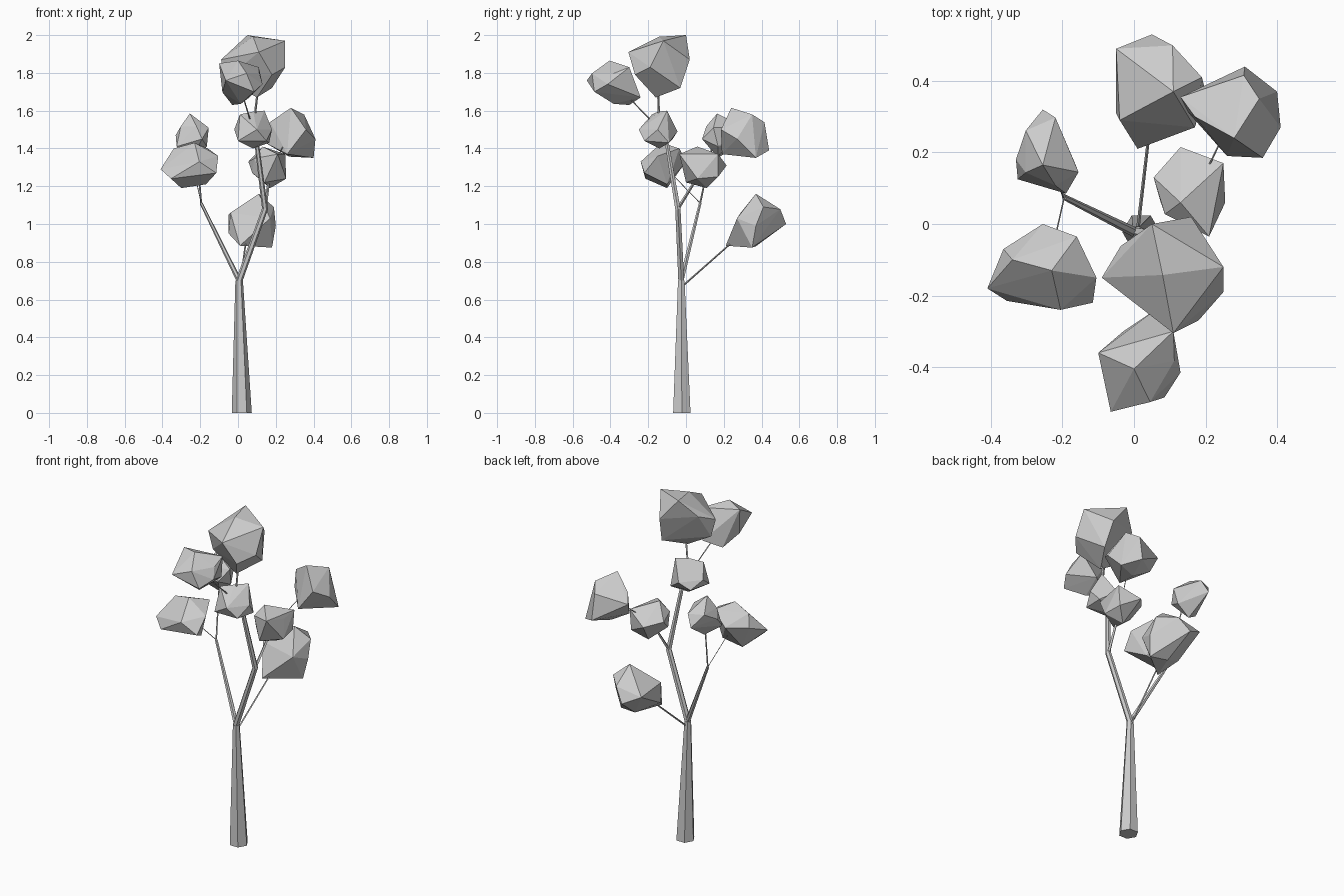
import bpy, bmesh, math
from mathutils import Vector

if "Cube" in bpy.data.objects:
    bpy.data.objects.remove(bpy.data.objects["Cube"], do_unlink=True)

grey = bpy.data.materials.new("plain_grey")
grey.use_nodes = True
grey.diffuse_color = (0.6, 0.6, 0.6, 1)
grey.node_tree.nodes["Principled BSDF"].inputs["Base Color"].default_value = (0.6, 0.6, 0.6, 1)


def add_object(name, bm):
    bmesh.ops.recalc_face_normals(bm, faces=bm.faces)
    mesh = bpy.data.meshes.new(name)
    bm.to_mesh(mesh)
    bm.free()
    mesh.materials.append(grey)
    bpy.context.collection.objects.link(bpy.data.objects.new(name, mesh))


def limb(name, points, radii, sides=6, upright=False):
    """Tapered tube through the points, with flat faces."""
    bm = bmesh.new()
    points = [Vector(p) for p in points]
    rings = []
    for i, p in enumerate(points):
        along = (points[min(i + 1, len(points) - 1)] - points[max(i - 1, 0)]).normalized()
        if upright:
            along = Vector((0, 0, 1))
        u = (Vector((1, 0, 0)) - along * along.x).normalized()
        v = along.cross(u)
        angles = [math.tau * k / sides for k in range(sides)]
        rings.append([bm.verts.new(p + radii[i] * (u * math.cos(a) + v * math.sin(a)))
                      for a in angles])
    for low, high in zip(rings, rings[1:]):
        for k in range(sides):
            n = (k + 1) % sides
            bm.faces.new((low[k], low[n], high[n], high[k]))
    bm.faces.new(rings[0])
    bm.faces.new(rings[-1])
    add_object(name, bm)


def clump(name, *corners):
    """Faceted leaf ball whose nearest corners are pulled to the given points."""
    corners = [Vector(c) for c in corners]
    low = Vector([min(c[i] for c in corners) for i in range(3)])
    high = Vector([max(c[i] for c in corners) for i in range(3)])
    centre, half = (low + high) / 2, (high - low) / 2
    bm = bmesh.new()
    bmesh.ops.create_icosphere(bm, subdivisions=1, radius=0.95)
    for v in bm.verts:
        v.co = centre + v.co * half
    free = list(bm.verts)
    for c in corners:
        nearest = min(free, key=lambda v: (v.co - c).length)
        nearest.co = c
        free.remove(nearest)
    # Rebuild the skin as a clean convex shell
    bmesh.ops.delete(bm, geom=list(bm.edges), context="EDGES_FACES")
    shell = bmesh.ops.convex_hull(bm, input=list(bm.verts))
    spare = set(shell["geom_interior"]) | set(shell["geom_unused"])
    bmesh.ops.delete(bm, geom=[g for g in spare if isinstance(g, bmesh.types.BMVert)],
                     context="VERTS")
    add_object(name, bm)


# Trunk and branches
fork = (0.006, -0.025, 0.7)
right_elbow = (-0.195, 0.075, 1.11)
left_elbow = (0.143, -0.043, 1.08)
limb("trunk", [(0.02, -0.022, 0), fork], [0.053, 0.02], upright=True)
limb("main_branch", [fork, left_elbow, (0.1, -0.1, 1.42), (0.08, -0.14, 1.5)],
     [0.018, 0.016, 0.012, 0.01])
limb("right_branch", [fork, right_elbow], [0.014, 0.008])
limb("right_front_twig", [right_elbow, (-0.23, -0.08, 1.27)], [0.002, 0.002], 4)
limb("right_back_twig", [right_elbow, (-0.22, 0.14, 1.42)], [0.005, 0.004], 4)
limb("low_back_twig", [(0.01, -0.02, 0.67), (0.05, 0.32, 0.97)], [0.005, 0.004], 4)
limb("left_twig", [left_elbow, (0.17, 0.08, 1.28)], [0.009, 0.006], 4)
limb("left_back_twig", [(0.17, 0.08, 1.28), (0.27, 0.29, 1.47)], [0.003, 0.002], 4)
limb("top_twig", [(0.08, -0.14, 1.5), (0.11, -0.15, 1.75)], [0.007, 0.005], 4)
limb("top_front_twig", [(0.08, -0.14, 1.5), (0.01, -0.36, 1.73)], [0.004, 0.003], 4)

# Leaf clumps
clump("top_leaves", (0.05, 0, 2), (0.25, -0.12, 1.97), (0.11, -0.305, 1.91),
      (-0.09, -0.15, 1.87), (0.16, 0.02, 1.87), (0.25, -0.19, 1.83),
      (0.18, -0.27, 1.79), (0.1, -0.16, 1.67), (0.18, -0.03, 1.72))
clump("top_front_leaves", (-0.1, -0.36, 1.85), (0, -0.405, 1.865), (0.11, -0.3, 1.83),
      (0.13, -0.415, 1.74), (-0.065, -0.525, 1.76), (0.085, -0.485, 1.7),
      (-0.03, -0.3, 1.63), (0.06, -0.24, 1.67))
clump("middle_leaves", (0.01, -0.18, 1.58), (0.14, -0.1, 1.6), (-0.02, -0.13, 1.5),
      (0.1, -0.25, 1.5), (0.18, -0.15, 1.5), (0.08, -0.045, 1.49), (0.08, -0.14, 1.4),
      (0, -0.22, 1.44), (0.165, -0.09, 1.43), (0.15, -0.22, 1.44), (0.02, -0.07, 1.45))
clump("left_back_leaves", (0.28, 0.24, 1.615), (0.35, 0.35, 1.58), (0.31, 0.44, 1.39),
      (0.4, 0.37, 1.35), (0.41, 0.27, 1.45), (0.36, 0.185, 1.5),
      (0.13, 0.355, 1.5), (0.26, 0.19, 1.37), (0.17, 0.3, 1.54))
clump("left_leaves", (0.13, 0.06, 1.41), (0.25, 0.17, 1.37), (0.13, 0.215, 1.31),
      (0.055, 0.13, 1.33), (0.21, -0.035, 1.37), (0.255, 0.06, 1.24), (0.17, 0.11, 1.19),
      (0.14, 0, 1.22), (0.075, 0.06, 1.27), (0.24, 0.17, 1.25))
clump("right_front_leaves", (-0.23, -0.13, 1.43), (-0.34, -0.1, 1.4), (-0.16, -0.035, 1.4),
      (-0.105, -0.15, 1.36), (-0.115, -0.22, 1.27), (-0.205, -0.24, 1.33),
      (-0.355, -0.215, 1.24), (-0.41, -0.18, 1.29), (-0.365, -0.07, 1.33),
      (-0.255, 0, 1.33), (-0.3, -0.1, 1.19), (-0.17, -0.1, 1.21))
clump("right_back_leaves", (-0.255, 0.165, 1.585), (-0.255, 0.32, 1.45), (-0.33, 0.18, 1.47),
      (-0.155, 0.145, 1.51), (-0.19, 0.085, 1.45), (-0.24, 0.17, 1.35),
      (-0.325, 0.125, 1.41), (-0.165, 0.17, 1.41))
clump("low_back_leaves", (0.11, 0.37, 1.16), (0.05, 0.53, 1), (-0.05, 0.49, 1.05),
      (0.19, 0.41, 1.09), (0.01, 0.21, 0.885), (0.18, 0.35, 0.875), (-0.04, 0.29, 1.06),
      (0.2, 0.37, 0.99), (-0.05, 0.31, 0.95), (0.17, 0.27, 1.03))
